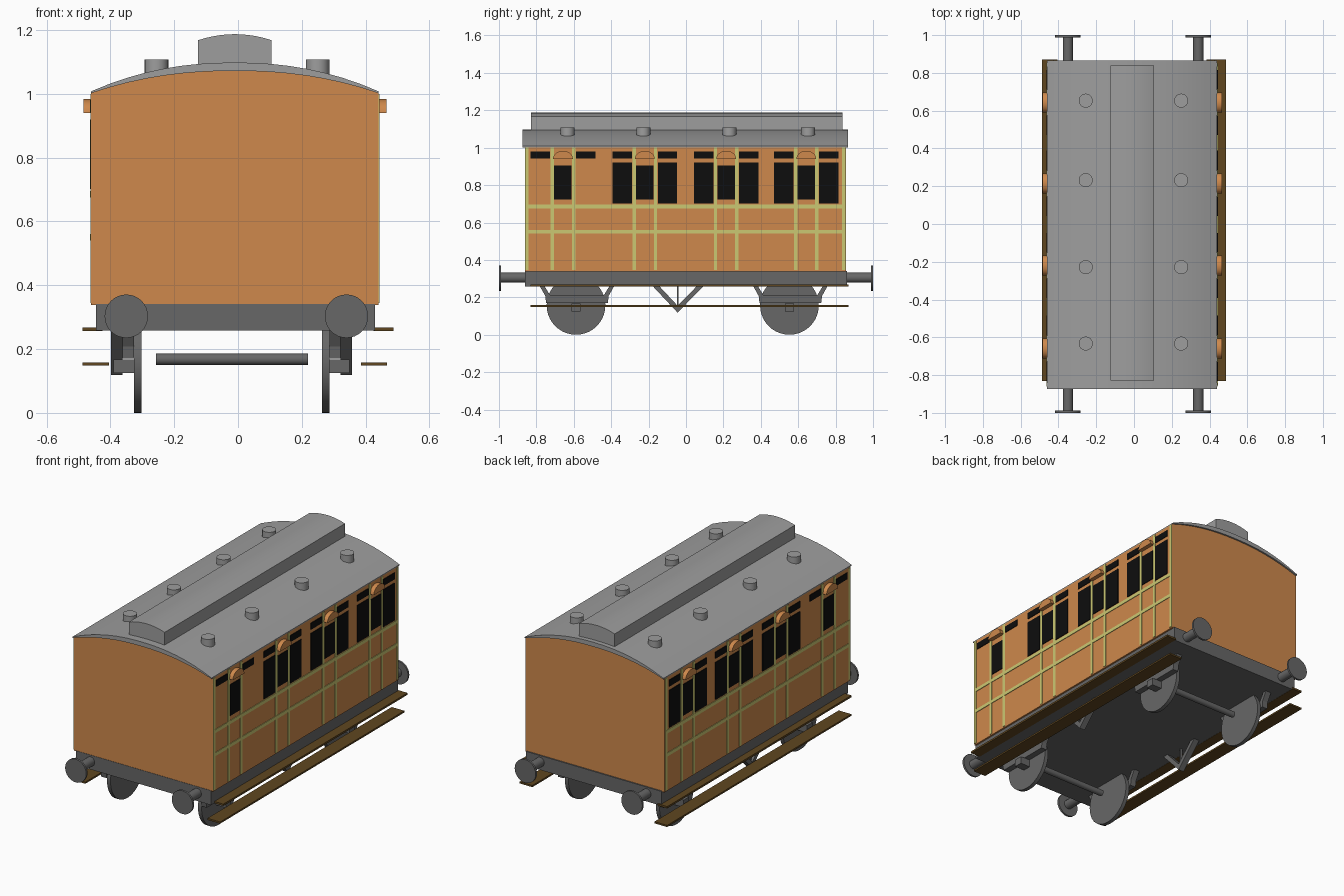
import bpy, bmesh, math

cube = bpy.data.objects.get("Cube")
if cube:
    bpy.data.objects.remove(cube, do_unlink=True)


def material(name, rgb):
    m = bpy.data.materials.new(name)
    m.use_nodes = True
    m.diffuse_color = (*rgb, 1)
    m.node_tree.nodes["Principled BSDF"].inputs["Base Color"].default_value = (*rgb, 1)
    return m


TEAK = material("teak orange", (0.62, 0.25, 0.072))
ROOF = material("roof grey", (0.34, 0.34, 0.34))
IRON = material("iron grey", (0.135, 0.135, 0.135))
BOARD = material("board brown", (0.115, 0.062, 0.014))
LINING = material("lining yellow", (0.6, 0.58, 0.17))
GLASS = material("window black", (0.004, 0.004, 0.004))

CX = -0.01                       # body centre line
HALF = 0.45                      # body half width
SIDES = ((1, "left"), (-1, "right"))
ENDS = ((-1, "front"), (1, "back"))
DOORS = (-0.658, -0.22, 0.215, 0.643)


def prism(name, profile, axis, a, b, mat):
    """Extrude a closed 2D profile along an axis, from a to b."""
    def place(p, d):
        return {"x": (d, p[0], p[1]), "y": (p[0], d, p[1]), "z": (p[0], p[1], d)}[axis]
    bm = bmesh.new()
    low = [bm.verts.new(place(p, a)) for p in profile]
    high = [bm.verts.new(place(p, b)) for p in profile]
    bm.faces.new(low)
    bm.faces.new(high)
    n = len(profile)
    for i in range(n):
        j = (i + 1) % n
        bm.faces.new((low[i], low[j], high[j], high[i]))
    bmesh.ops.recalc_face_normals(bm, faces=bm.faces)
    me = bpy.data.meshes.new(name)
    bm.to_mesh(me)
    bm.free()
    me.polygons.foreach_set("use_smooth", [True] * len(me.polygons))
    me.set_sharp_from_angle(angle=math.radians(30))
    me.materials.append(mat)
    ob = bpy.data.objects.new(name, me)
    bpy.context.scene.collection.objects.link(ob)
    return ob


def rect(u0, u1, v0, v1):
    return [(u0, v0), (u1, v0), (u1, v1), (u0, v1)]


def circle(u, v, r, n=32, turn=2 * math.pi):
    steps = n if turn > 6 else n + 1
    return [(u + r * math.cos(turn * i / n), v + r * math.sin(turn * i / n)) for i in range(steps)]


def arch(half, edge, rise, n=16, power=2.2):
    """Points of a shallow arch from right to left."""
    ts = [1 - 2 * i / n for i in range(n + 1)]
    return [(CX + half * t, edge + rise * (1 - abs(t) ** power)) for t in ts]


# Body, roof and raised clerestory
inner = arch(HALF, 1.002, 0.07)
outer = arch(HALF, 1.008, 0.09)
prism("body", [(CX - HALF, 0.338), (CX + HALF, 0.338)] + inner, "y", -0.86, 0.855, TEAK)
prism("roof", outer + inner[::-1], "y", -0.873, 0.865, ROOF)
prism("clerestory", [(CX - 0.115, 1.06), (CX + 0.115, 1.06)] + arch(0.115, 1.168, 0.019, 10, 2),
      "y", -0.828, 0.838, ROOF)

# Roof ventilators
for s, side in SIDES:
    for y in (-0.633, -0.228, 0.232, 0.653):
        prism(f"{side}_roof_ventilator", circle(s * 0.2525 - 0.003, y, 0.037, 24), "z", 1.04, 1.108, ROOF)

# Underframe
prism("underframe", rect(-0.445, 0.43, -0.862, 0.862), "z", 0.258, 0.342, IRON)


def plate(name, s, y0, y1, z0, z1, mat, depth=0.004):
    face = CX + s * HALF
    prism(name, rect(y0, y1, z0, z1), "x", face - s * 0.002, face + s * depth, mat)


for s, side in SIDES:
    # Painted lining: end strips, door edges and two waist bands
    edges = [-0.851, 0.843] + [d + k * 0.057 for d in DOORS for k in (-1, 1)]
    for y in edges:
        plate(f"{side}_vertical_lining", s, y - 0.009, y + 0.009, 0.345, 1.0, LINING, 0.003)
    for z in (0.55, 0.685):
        plate(f"{side}_waist_lining", s, -0.855, 0.85, z - 0.01, z + 0.01, LINING, 0.0035)

    for i, d in enumerate(DOORS):
        # Door windows, side windows and the small lights above them
        plate(f"{side}_door_window", s, d - 0.047, d + 0.047, 0.723, 0.905, GLASS)
        for k in (-1, 1):
            mid = d + k * 0.121
            plate(f"{side}_top_light", s, mid - 0.052, mid + 0.052, 0.942, 0.98, GLASS)
            if i > 0:
                plate(f"{side}_side_window", s, mid - 0.052, mid + 0.052, 0.702, 0.92, GLASS)
        # Half round hood over each door
        face = CX + s * HALF
        hood = [(y, 0.94 + (z - 0.94) * 0.82) for y, z in circle(d, 0.94, 0.053, 16, math.pi)]
        prism(f"{side}_door_hood", hood, "x", face - s * 0.005, face + s * 0.025, TEAK)

    # Running boards
    prism(f"{side}_upper_board", rect(s * 0.425, s * 0.4875, -0.832, 0.87), "z", 0.257, 0.268, BOARD)
    prism(f"{side}_lower_board", rect(CX + s * 0.395, CX + s * 0.477, -0.832, 0.87), "z", 0.148, 0.158, BOARD)

    # Buffers
    for e, end in ENDS:
        x = s * 0.345 - 0.005
        prism(f"{end}_{side}_buffer_shank", circle(x, 0.305, 0.027, 20), "y", e * 0.85, e * 0.99, IRON)
        prism(f"{end}_{side}_buffer_head", circle(x, 0.303, 0.068), "y", e * 0.988, e * 1.0, IRON)

    # Wheels with axle box, spring bar and slanted hangers
    ux = -0.02
    for y, end in ((-0.588, "front"), (0.553, "back")):
        prism(f"{end}_{side}_wheel", circle(y, 0.157, 0.157, 40), "x", ux + s * 0.283, ux + s * 0.306, IRON)
        prism(f"{end}_{side}_axle_box", rect(y - 0.025, y + 0.025, 0.125, 0.168), "x",
              ux + s * 0.305, ux + s * 0.37, IRON)
        bar = [(y - 0.16, 0.17), (y + 0.17, 0.17), (y + 0.175, 0.212), (y - 0.165, 0.212)]
        prism(f"{end}_{side}_spring_bar", bar, "x", ux + s * 0.306, ux + s * 0.342, IRON)
        for k in (-1, 1):
            c = y + 0.005
            hanger = [(c + k * 0.14, 0.205), (c + k * 0.168, 0.205), (c + k * 0.2, 0.262), (c + k * 0.175, 0.262)]
            prism(f"{end}_{side}_spring_hanger", hanger, "x", ux + s * 0.306, ux + s * 0.342, IRON)

    # V shaped truss with a thin centre post
    vee = [(-0.18, 0.262), (-0.045, 0.118), (0.095, 0.262), (0.06, 0.262), (-0.045, 0.155), (-0.145, 0.262)]
    prism(f"{side}_truss", vee, "x", ux + s * 0.342, ux + s * 0.378, IRON)
    prism(f"{side}_truss_post", rect(-0.049, -0.041, 0.14, 0.262), "x", ux + s * 0.352, ux + s * 0.368, IRON)

# Axles
for y, end in ((-0.588, "front"), (0.553, "back")):
    prism(f"{end}_axle", circle(y, 0.168, 0.018, 16), "x", -0.257, 0.22, IRON)
